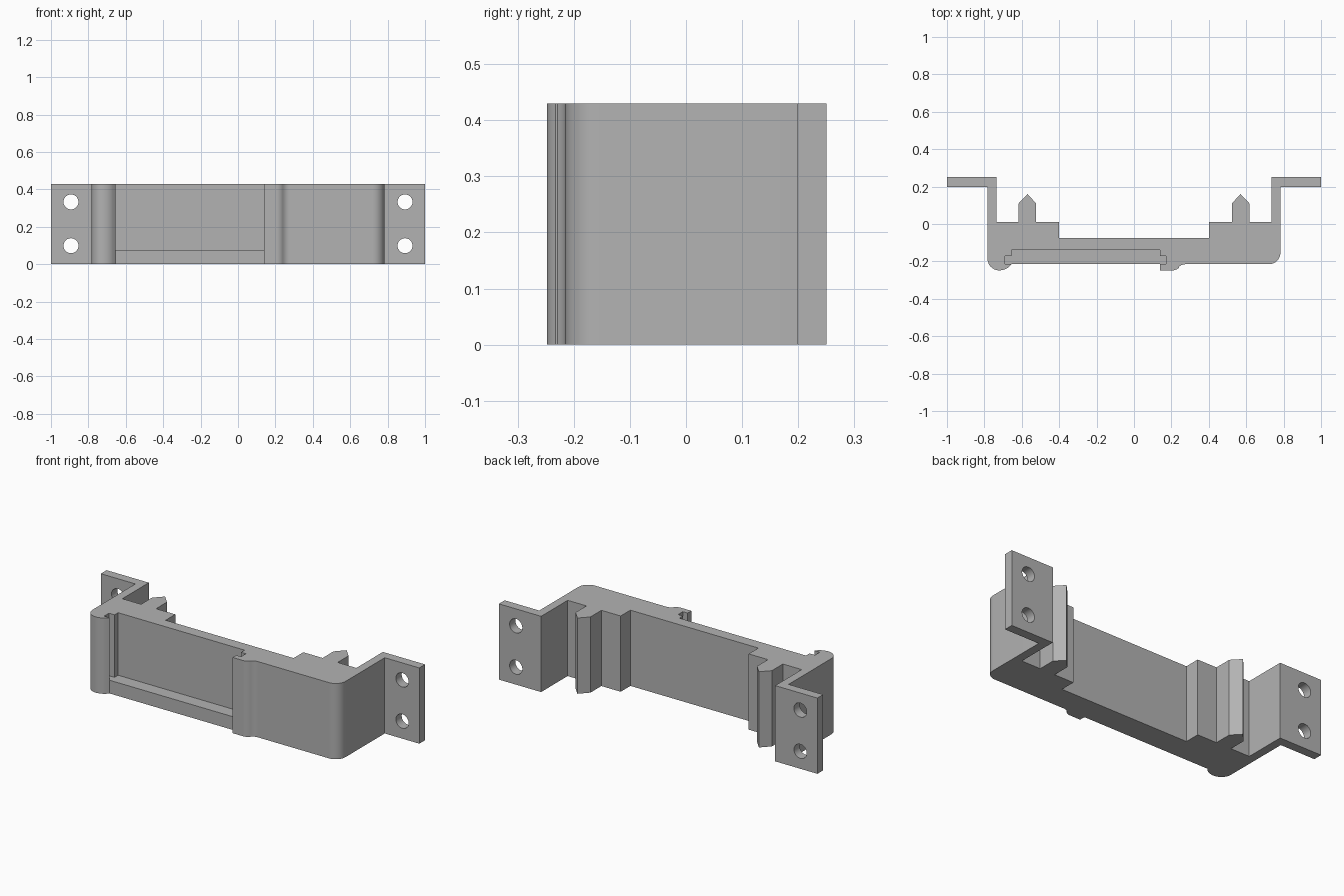
import bpy
import bmesh
from math import sin, cos, radians

if "Cube" in bpy.data.objects:
    bpy.data.objects.remove(bpy.data.objects["Cube"], do_unlink=True)

HEIGHT = 0.43
LIP, FRONT = -0.248, -0.215      # y of the raised lips and of the main front
SLOT_L, SLOT_R = -0.655, 0.14    # slot opening between the lips

grey = bpy.data.materials.new("plain grey")
grey.use_nodes = True
colour = (0.45, 0.45, 0.45, 1)
grey.diffuse_color = colour
grey.node_tree.nodes["Principled BSDF"].inputs["Base Color"].default_value = colour


def arc(cx, cy, r, start, end, steps=10):
    angles = [radians(start + (end - start) * i / steps) for i in range(steps + 1)]
    return [(cx + r * cos(a), cy + r * sin(a)) for a in angles]


def extrude(name, outline, bottom, top):
    bm = bmesh.new()
    face = bm.faces.new([bm.verts.new((x, y, bottom)) for x, y in outline])
    grown = bmesh.ops.extrude_face_region(bm, geom=[face])["geom"]
    bmesh.ops.translate(bm, vec=(0, 0, top - bottom),
                        verts=[g for g in grown if isinstance(g, bmesh.types.BMVert)])
    bmesh.ops.recalc_face_normals(bm, faces=bm.faces)
    mesh = bpy.data.meshes.new(name)
    bm.to_mesh(mesh)
    bm.free()
    mesh.materials.append(grey)
    obj = bpy.data.objects.new(name, mesh)
    bpy.context.collection.objects.link(obj)
    return obj


def cut(target, cutter):
    cutter.hide_render = True
    mod = target.modifiers.new("cut", "BOOLEAN")
    mod.operation = "DIFFERENCE"
    mod.solver = "EXACT"
    mod.object = cutter
    bpy.context.view_layer.objects.active = target
    bpy.ops.object.modifier_apply(modifier=mod.name)
    bpy.data.objects.remove(cutter, do_unlink=True)


# Rear outline of one half: flange, arm, pointed rib and step
half = [(0.783, 0.198), (1, 0.198), (1, 0.25), (0.735, 0.25), (0.735, 0.012),
        (0.617, 0.012), (0.617, 0.11), (0.57, 0.16), (0.523, 0.11),
        (0.523, 0.012), (0.402, 0.012), (0.402, -0.075)]
rear = half + [(-x, y) for x, y in reversed(half)]

# Front outline: rounded left lip, slot opening, flared right lip, round corner
front = arc(-0.721, LIP + 0.062, 0.062, 180, 270)
front += arc(-0.721, LIP + 0.083, 0.083, 270, 307, 6)[1:]
front += [(SLOT_L, FRONT), (SLOT_R, FRONT), (SLOT_R, LIP)]
front += arc(0.205, LIP + 0.05, 0.05, 270, 316, 6)
front += arc(0.275, FRONT - 0.05, 0.05, 134, 90, 6)
front += arc(0.721, FRONT + 0.062, 0.062, 270, 360)

bracket = extrude("bracket", rear + front, 0, HEIGHT)

# Stepped sliding slot, open at the top and front
slot = [(SLOT_L, -0.3), (SLOT_R, -0.3), (SLOT_R, FRONT), (0.17, FRONT),
        (0.17, -0.172), (SLOT_R, -0.172), (SLOT_R, -0.14), (SLOT_L, -0.14),
        (SLOT_L, -0.172), (-0.69, -0.172), (-0.69, FRONT), (SLOT_L, FRONT)]
cut(bracket, extrude("slot_cutter", slot, 0.075, 0.6))

# Screw holes through both flanges
for x in (-0.893, 0.893):
    for z in (0.099, 0.333):
        bpy.ops.mesh.primitive_cylinder_add(vertices=40, radius=0.04, depth=0.2,
                                            location=(x, 0.224, z),
                                            rotation=(radians(90), 0, 0))
        hole = bpy.context.object
        hole.data.materials.append(grey)
        cut(bracket, hole)

bpy.ops.object.select_all(action="DESELECT")
bracket.select_set(True)
bpy.context.view_layer.objects.active = bracket
bpy.ops.object.shade_smooth_by_angle(angle=radians(30))
